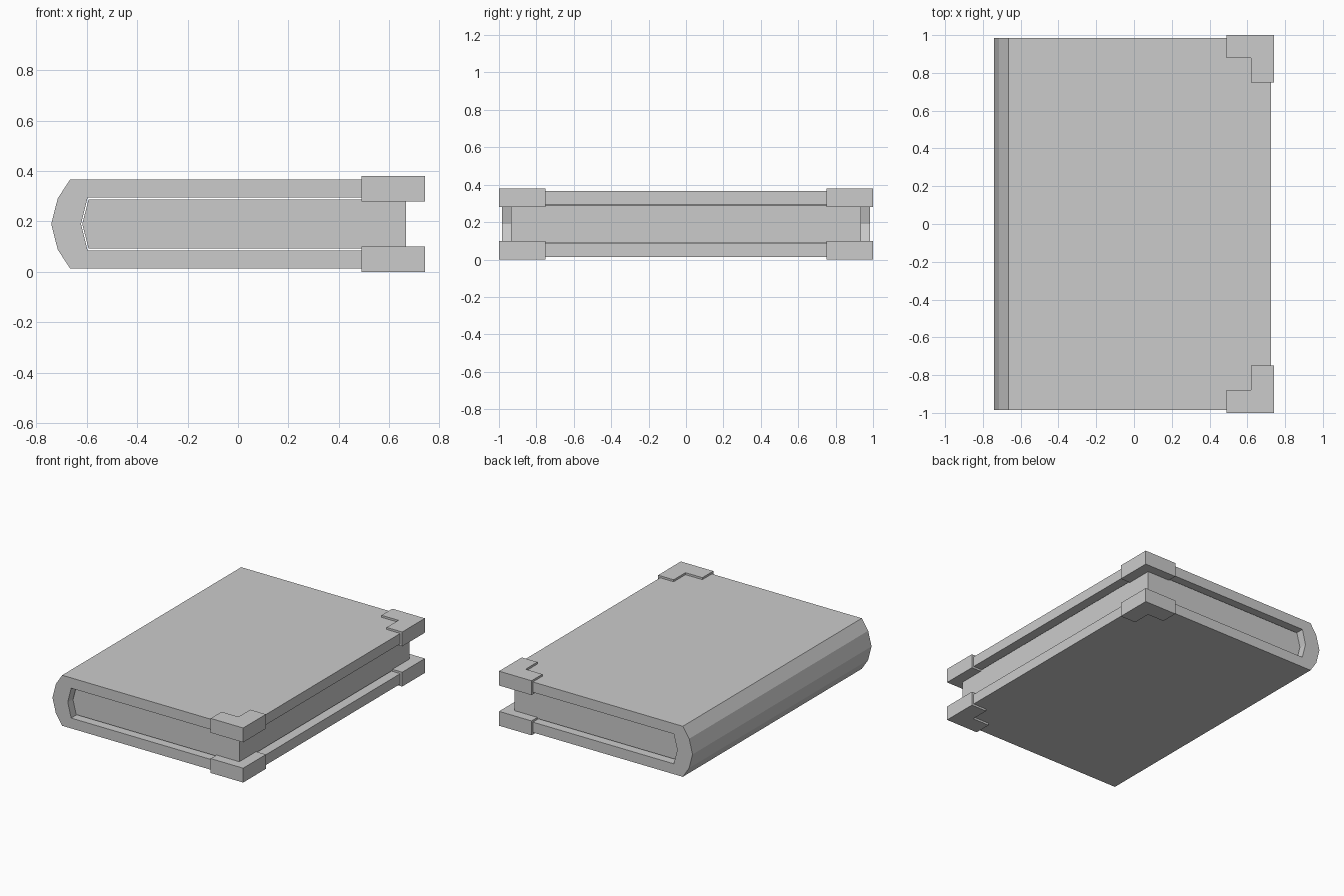
import bpy, bmesh

if "Cube" in bpy.data.objects:
    bpy.data.objects.remove(bpy.data.objects["Cube"])

MID = 0.19  # height of the book's centre plane


def prism(name, pts, axis, a, b):
    """Extrude a closed 2D profile: axis 'Y' uses (x, z) points, 'Z' uses (x, y)."""
    bm = bmesh.new()
    place = (lambda p: (p[0], a, p[1])) if axis == 'Y' else (lambda p: (p[0], p[1], a))
    face = bm.faces.new([bm.verts.new(place(p)) for p in pts])
    ext = bmesh.ops.extrude_face_region(bm, geom=[face])
    verts = [v for v in ext['geom'] if isinstance(v, bmesh.types.BMVert)]
    bmesh.ops.translate(bm, verts=verts, vec=(0, b - a, 0) if axis == 'Y' else (0, 0, b - a))
    bmesh.ops.recalc_face_normals(bm, faces=bm.faces)
    mesh = bpy.data.meshes.new(name)
    bm.to_mesh(mesh)
    bm.free()
    obj = bpy.data.objects.new(name, mesh)
    bpy.context.collection.objects.link(obj)
    return obj


def mirrored(half):
    """Complete an upper half profile (ending on the centre plane) with its lower half."""
    return half + [(x, 2 * MID - z) for x, z in reversed(half[:-1])]


# Cover: boards and faceted spine as one C-shaped profile
outer = mirrored([(0.725, 0.366), (-0.665, 0.366), (-0.714, 0.292), (-0.74, MID)])
inner = mirrored([(0.725, 0.294), (-0.596, 0.294), (-0.622, MID)])
prism("cover", outer + inner[::-1], 'Y', -0.985, 0.985)

# Page block, set back from the cover edges with a thin gap around it
pages = mirrored([(0.665, 0.288), (-0.592, 0.288), (-0.617, MID)])
prism("page_block", pages, 'Y', -0.935, 0.935)

# L-shaped corner guards on both boards, front and back
L = [(0.49, 1.0), (0.74, 1.0), (0.74, 0.75), (0.62, 0.75), (0.62, 0.88), (0.49, 0.88)]
for board, z0, z1 in (("lower", 0.0, 0.10), ("upper", 0.28, 0.38)):
    for side, s in (("front", -1), ("back", 1)):
        prism(f"{board}_{side}_corner_guard", [(x, s * y) for x, y in L], 'Z', z0, z1)
